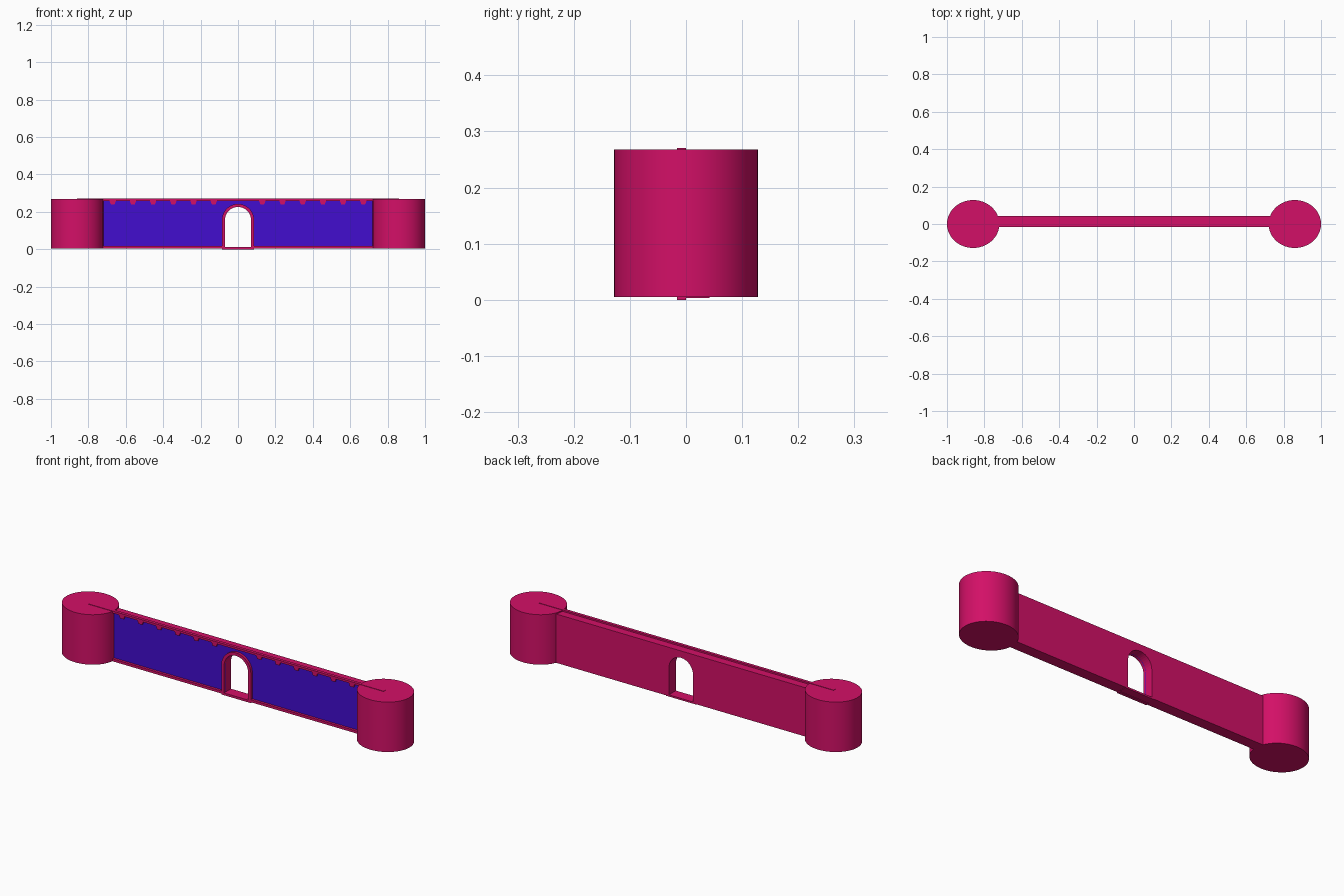
import bpy, bmesh, math

cube = bpy.data.objects.get("Cube")
if cube:
    bpy.data.objects.remove(cube, do_unlink=True)


def make_material(name, color):
    mat = bpy.data.materials.new(name)
    mat.use_nodes = True
    mat.diffuse_color = color
    mat.node_tree.nodes["Principled BSDF"].inputs["Base Color"].default_value = color
    return mat


PINK = make_material("crimson pink", (0.65, 0.005, 0.135, 1))
BLUE = make_material("deep blue", (0.055, 0.004, 0.62, 1))


def extrude_outline(name, outline, y0, y1, mat):
    """Extrude an xz outline along y."""
    bm = bmesh.new()
    face = bm.faces.new([bm.verts.new((x, y0, z)) for x, z in outline])
    ext = bmesh.ops.extrude_face_region(bm, geom=[face])["geom"]
    moved = [v for v in ext if isinstance(v, bmesh.types.BMVert)]
    bmesh.ops.translate(bm, verts=moved, vec=(0, y1 - y0, 0))
    bmesh.ops.recalc_face_normals(bm, faces=bm.faces)
    mesh = bpy.data.meshes.new(name)
    bm.to_mesh(mesh)
    bm.free()
    mesh.materials.append(mat)
    obj = bpy.data.objects.new(name, mesh)
    bpy.context.collection.objects.link(obj)
    return obj


def box(name, x0, x1, y0, y1, z0, z1, mat=PINK):
    return extrude_outline(name, [(x0, z0), (x1, z0), (x1, z1), (x0, z1)], y0, y1, mat)


def arch(radius, base):
    """Arch line from the left foot over the crown to the right foot."""
    steps = 20
    curve = [(-radius * math.cos(math.pi * i / steps),
              SPRING + radius * math.sin(math.pi * i / steps)) for i in range(steps + 1)]
    return [(-radius, base)] + curve + [(radius, base)]


def pierced_wall(name, half, z0, z1, y0, y1, mat):
    outline = arch(INNER, z0) + [(half, z0), (half, z1), (-half, z1), (-half, z0)]
    return extrude_outline(name, outline, y0, y1, mat)


SPRING, INNER, OUTER = 0.156, 0.07, 0.086
TOWER_X, FRONT, BACK = 0.86, -0.016, 0.042

# Oval end towers
for side, name in ((-1, "right_tower"), (1, "left_tower")):
    bpy.ops.mesh.primitive_cylinder_add(vertices=64, radius=1, depth=1,
                                        location=(side * TOWER_X, 0, 0.1365))
    tower = bpy.context.object
    tower.name = name
    tower.scale = (0.14, 0.128, 0.263)
    bpy.ops.object.transform_apply(location=False, rotation=False, scale=True)
    tower.data.materials.append(PINK)
    bpy.ops.object.shade_smooth_by_angle()

# Wall and the coloured front panel
pierced_wall("wall", 0.8, 0.005, 0.262, 0, BACK, PINK)
pierced_wall("front_panel", 0.8, 0.008, 0.26, -0.003, 0, BLUE)

# Top rail runs into the towers; bottom rail stops at the doorway
box("top_rail", -TOWER_X, TOWER_X, FRONT, 0, 0.259, 0.27)
for side, name in ((-1, "right_bottom_rail"), (1, "left_bottom_rail")):
    near, far = sorted((side * INNER, side * 0.8))
    box(name, near, far, FRONT, 0, 0.005, 0.018)

# Arched door frame and sill
extrude_outline("door_frame", arch(OUTER, 0.005) + arch(INNER, 0.005)[::-1], FRONT, 0, PINK)
box("front_sill", -OUTER, OUTER, FRONT, 0, 0, 0.012)
box("back_sill", -OUTER, OUTER, 0, BACK, 0.003, 0.012)

# Small tapered brackets under the top rail
for side in (-1, 1):
    for i in range(6):
        x = side * (0.13 + 0.108 * i)
        extrude_outline("bracket", [(x - 0.018, 0.26), (x - 0.01, 0.24),
                                    (x + 0.01, 0.24), (x + 0.018, 0.26)], -0.011, 0, PINK)
